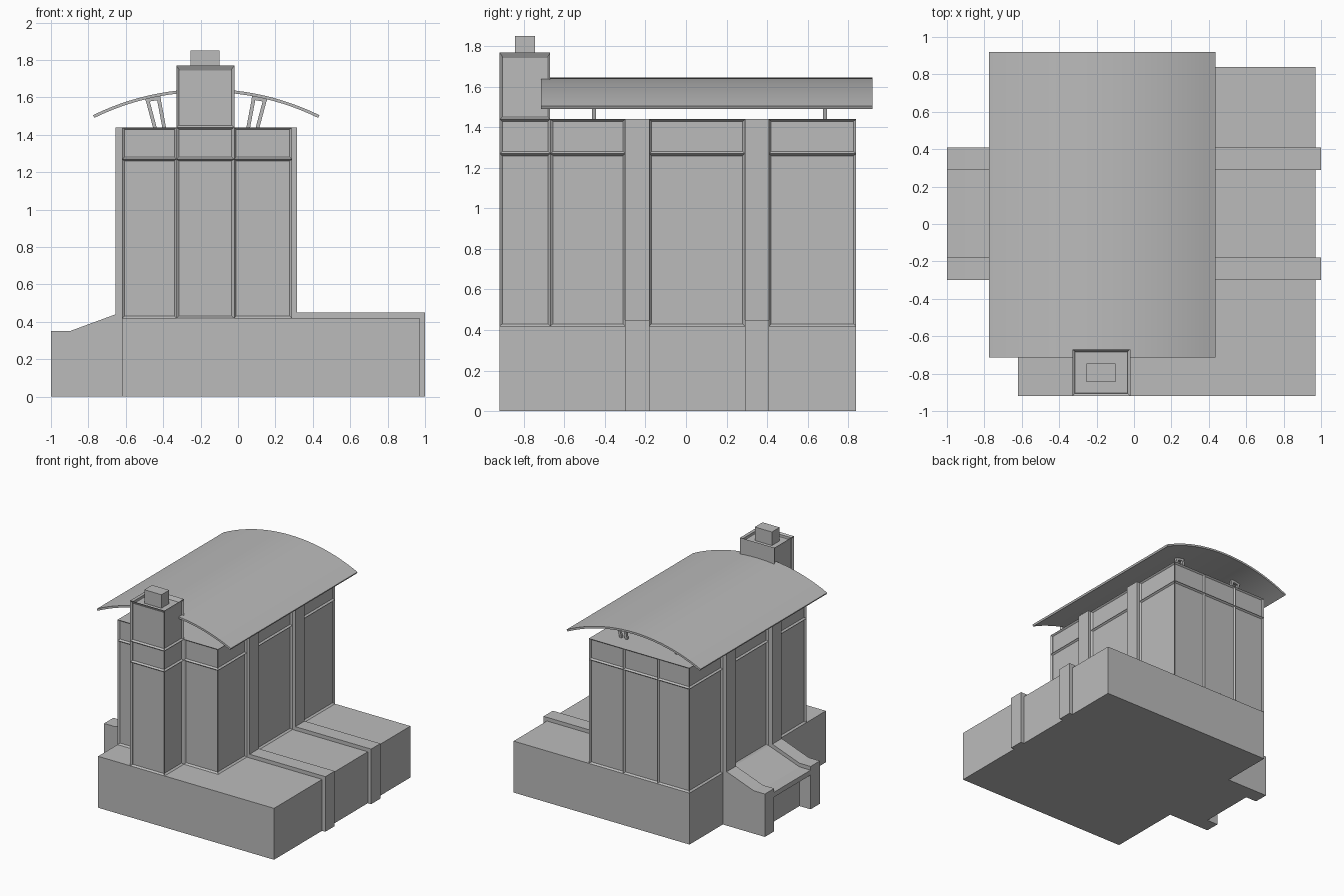
import bpy, bmesh, math
from mathutils import Vector

cube = bpy.data.objects.get("Cube")
if cube:
    bpy.data.objects.remove(cube)

GREY = 0.5
mat = bpy.data.materials.new("plain grey")
mat.use_nodes = True
mat.diffuse_color = (GREY, GREY, GREY, 1)
mat.node_tree.nodes["Principled BSDF"].inputs["Base Color"].default_value = (GREY, GREY, GREY, 1)


def finish(name, bm):
    bmesh.ops.recalc_face_normals(bm, faces=bm.faces)
    mesh = bpy.data.meshes.new(name)
    bm.to_mesh(mesh)
    bm.free()
    mesh.materials.append(mat)
    obj = bpy.data.objects.new(name, mesh)
    bpy.context.collection.objects.link(obj)
    return obj


def box_mesh(x, y, z):
    bm = bmesh.new()
    bmesh.ops.create_cube(bm, size=1)
    for v in bm.verts:
        v.co = Vector([(a + b) / 2 + c * (b - a) for (a, b), c in zip((x, y, z), v.co)])
    return bm


def extrude_y(name, profile, y0, y1):
    """Extrude an (x, z) outline along y."""
    bm = bmesh.new()
    face = bm.faces.new([bm.verts.new((x, y0, z)) for x, z in profile])
    new = bmesh.ops.extrude_face_region(bm, geom=[face])["geom"]
    bmesh.ops.translate(bm, vec=(0, y1 - y0, 0),
                        verts=[v for v in new if isinstance(v, bmesh.types.BMVert)])
    return finish(name, bm)


def cut(bm, axis, positions):
    """Score the mesh with planes across one axis."""
    for p in positions:
        co, no = Vector((0, 0, 0)), Vector((0, 0, 0))
        co[axis], no[axis] = p, 1
        bmesh.ops.bisect_plane(bm, geom=bm.verts[:] + bm.edges[:] + bm.faces[:],
                               plane_co=co, plane_no=no)


def recess_panels(bm, rule):
    bm.normal_update()
    faces = [f for f in bm.faces if abs(f.normal.z) < 0.5 and rule(f)]
    bmesh.ops.inset_individual(bm, faces=faces, thickness=0.015, depth=-0.014)


BANDS = [(-0.30, -0.18), (0.29, 0.41)]
CHIMNEY_X = (-0.33, -0.02)
LEDGE, RAIL, EAVE = 0.42, 1.27, 1.44

# Base block
finish("base", box_mesh((-0.62, 0.97), (-0.92, 0.84), (0, LEDGE)))

# Main walls with recessed panels between the pilasters
bm = box_mesh((-0.62, 0.29), (-0.67, 0.84), (LEDGE, EAVE))
cut(bm, 2, [RAIL])
cut(bm, 0, CHIMNEY_X)
cut(bm, 1, [y for band in BANDS for y in band])


def is_bay(f):
    y = f.calc_center_median().y
    return not any(a < y < b for a, b in BANDS)


recess_panels(bm, is_bay)
finish("walls", bm)

# Pilaster bands wrapping from the porch over the walls to the terrace
band_outline = [(-1, 0), (-1, 0.35), (-0.9, 0.35), (-0.655, 0.44), (-0.655, EAVE),
                (0.315, EAVE), (0.315, 0.45), (1, 0.45), (1, 0)]
for side, (y0, y1) in zip(("front", "back"), BANDS):
    extrude_y(side + "_pilaster", band_outline, y0, y1)

# Sloped porch slab with a recessed wall below it
extrude_y("porch", [(-0.62, 0), (-0.62, 0.42), (-0.9, 0.32), (-1, 0.32),
                    (-1, 0.28), (-0.9, 0.28), (-0.9, 0)], BANDS[0][1], BANDS[1][0])

# Chimney with panels, a sunken top and a flue
bm = box_mesh(CHIMNEY_X, (-0.92, -0.67), (LEDGE, 1.77))
cut(bm, 2, [RAIL, EAVE])
recess_panels(bm, lambda f: f.normal.y < 0.5)
top = [f for f in bm.faces if f.normal.z > 0.5 and f.calc_center_median().z > 1.76]
bmesh.ops.inset_individual(bm, faces=top, thickness=0.022, depth=-0.03)
finish("chimney", bm)
finish("flue", box_mesh((-0.255, -0.1), (-0.845, -0.745), (1.73, 1.85)))

# Curved roof shell
MID, HALF, RISE, THICK = -0.17, 0.605, 0.14, 0.016
radius = (HALF ** 2 + RISE ** 2) / (2 * RISE)
peak = 1.645
angle = math.asin(HALF / radius)
steps = 24


def arc(r):
    return [(MID + r * math.sin(t), peak - radius + r * math.cos(t))
            for t in (angle * (2 * i / steps - 1) for i in range(steps + 1))]


roof = extrude_y("roof", arc(radius) + arc(radius - THICK)[::-1], -0.715, 0.92)
bpy.context.view_layer.objects.active = roof
roof.select_set(True)
bpy.ops.object.shade_smooth_by_angle(angle=math.radians(30))
roof.select_set(False)

# Roof brackets: two leaning legs joined by a top bar, mirrored about the ridge
for y, end in ((-0.455, "front"), (0.685, "back")):
    for s, side in ((1, "left"), (-1, "right")):
        parts = {
            "inner_leg": [(0.215, EAVE), (0.235, EAVE), (0.265, 1.6), (0.245, 1.6)],
            "outer_leg": [(0.265, EAVE), (0.285, EAVE), (0.325, 1.59), (0.305, 1.59)],
            "bar": [(0.242, 1.588), (0.322, 1.575), (0.327, 1.595), (0.246, 1.61)],
        }
        for part, pts in parts.items():
            extrude_y(f"{end}_{side}_bracket_{part}",
                      [(MID + s * x, z) for x, z in pts], y - 0.01, y + 0.01)
